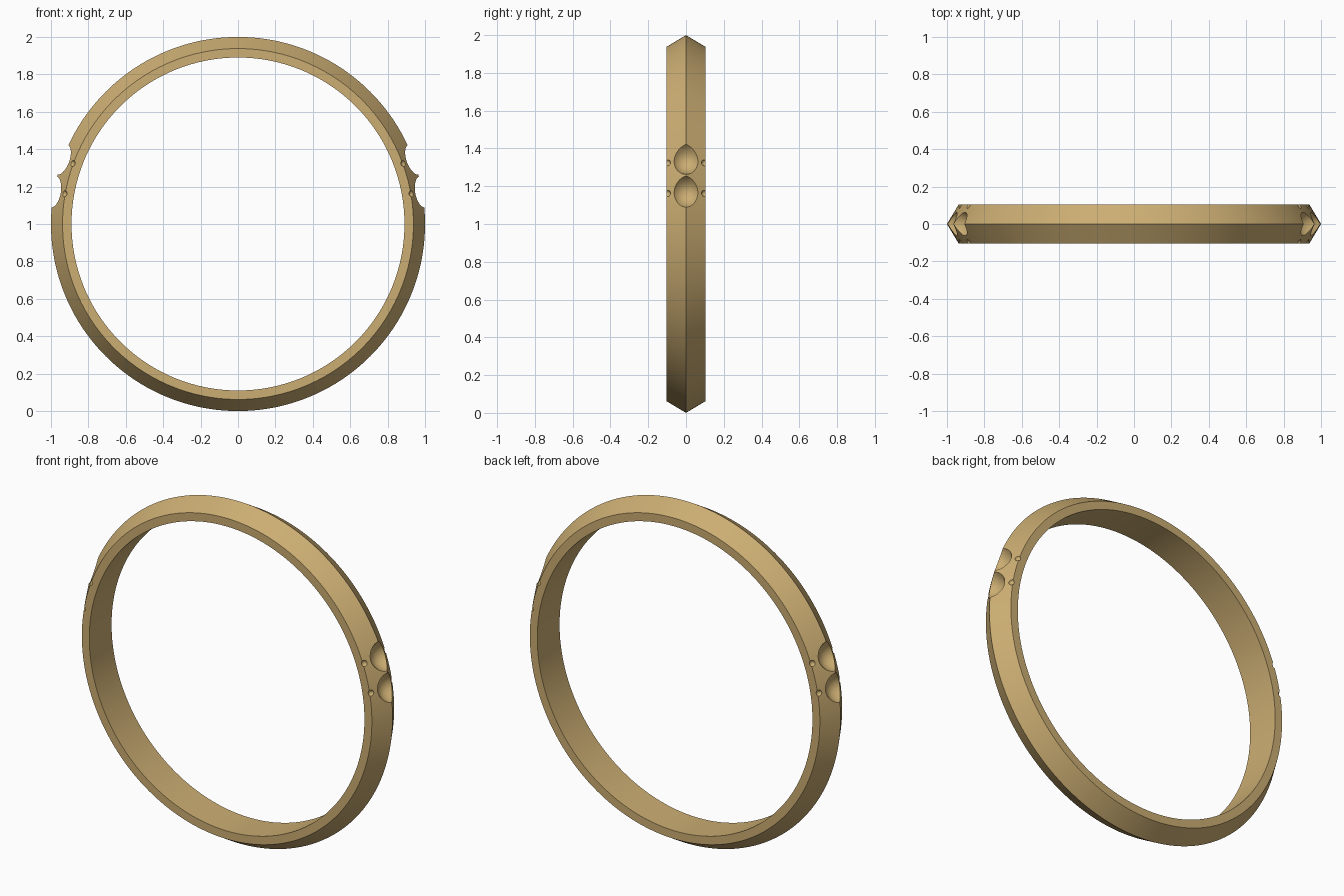
import bpy, bmesh
from math import sin, cos, pi, radians
from mathutils import Matrix, Vector

if "Cube" in bpy.data.objects:
    bpy.data.objects.remove(bpy.data.objects["Cube"])


def lathe(bm, profile, steps, matrix, closed):
    """Spin (radius, height) points about local Z; an open profile gets end caps."""
    rings = [[bm.verts.new(matrix @ Vector((r * cos(2 * pi * i / steps),
                                            r * sin(2 * pi * i / steps), h)))
              for r, h in profile] for i in range(steps)]
    n = len(profile)
    for i in range(steps):
        a, b = rings[i], rings[(i + 1) % steps]
        for j in range(n if closed else n - 1):
            k = (j + 1) % n
            bm.faces.new((a[j], b[j], b[k], a[k]))
    if not closed:
        bm.faces.new([r[0] for r in rings])
        bm.faces.new([r[-1] for r in rings])


def finish(bm, name):
    bmesh.ops.recalc_face_normals(bm, faces=bm.faces[:])
    mesh = bpy.data.meshes.new(name)
    bm.to_mesh(mesh)
    bm.free()
    ob = bpy.data.objects.new(name, mesh)
    bpy.context.collection.objects.link(ob)
    return ob


# Ring band: ridged outside, flat sides, cylindrical bore
centre = Matrix.Translation((0, 0, 1))
bm = bmesh.new()
lathe(bm, [(0.89, -0.103), (0.938, -0.103), (1.0, 0), (0.938, 0.103), (0.89, 0.103)],
      256, centre @ Matrix.Rotation(radians(90), 4, 'X'), True)
band = finish(bm, "ring_band")

# Cutters: stone seats on the ridge and prong dimples along both rims
bm = bmesh.new()
seat = [(0.018, 0.932), (0.045, 0.944), (0.062, 0.961), (0.077, 0.98),
        (0.086, 1.0), (0.09, 1.03)]
for side in (0, 1):
    for angle in (9.9, 20.1):
        a = radians(180 - angle if side else angle)
        out = Vector((cos(a), 0, sin(a)))
        turn = out.to_track_quat('Z', 'Y').to_matrix().to_4x4()
        lathe(bm, seat, 48, centre @ turn, False)
        for y in (-0.1, 0.1):
            p = Vector((0, y, 1)) + out * 0.946
            bmesh.ops.create_uvsphere(bm, u_segments=20, v_segments=12, radius=0.018,
                                      matrix=Matrix.Translation(p) @ turn)
cutter = finish(bm, "seat_cutter")
cutter.hide_render = True

# Cut the seats and smooth the curved faces
mod = band.modifiers.new("seats", 'BOOLEAN')
mod.operation = 'DIFFERENCE'
mod.solver = 'EXACT'
mod.use_self = True
mod.object = cutter
bpy.context.view_layer.objects.active = band
band.select_set(True)
bpy.ops.object.modifier_apply(modifier=mod.name)
bpy.data.objects.remove(cutter)
bpy.ops.object.shade_smooth_by_angle(angle=radians(25))

# Gold
gold = bpy.data.materials.new("gold")
gold.diffuse_color = (0.6, 0.42, 0.17, 1)
gold.use_nodes = True
gold.node_tree.nodes["Principled BSDF"].inputs["Base Color"].default_value = gold.diffuse_color
band.data.materials.clear()
band.data.materials.append(gold)
